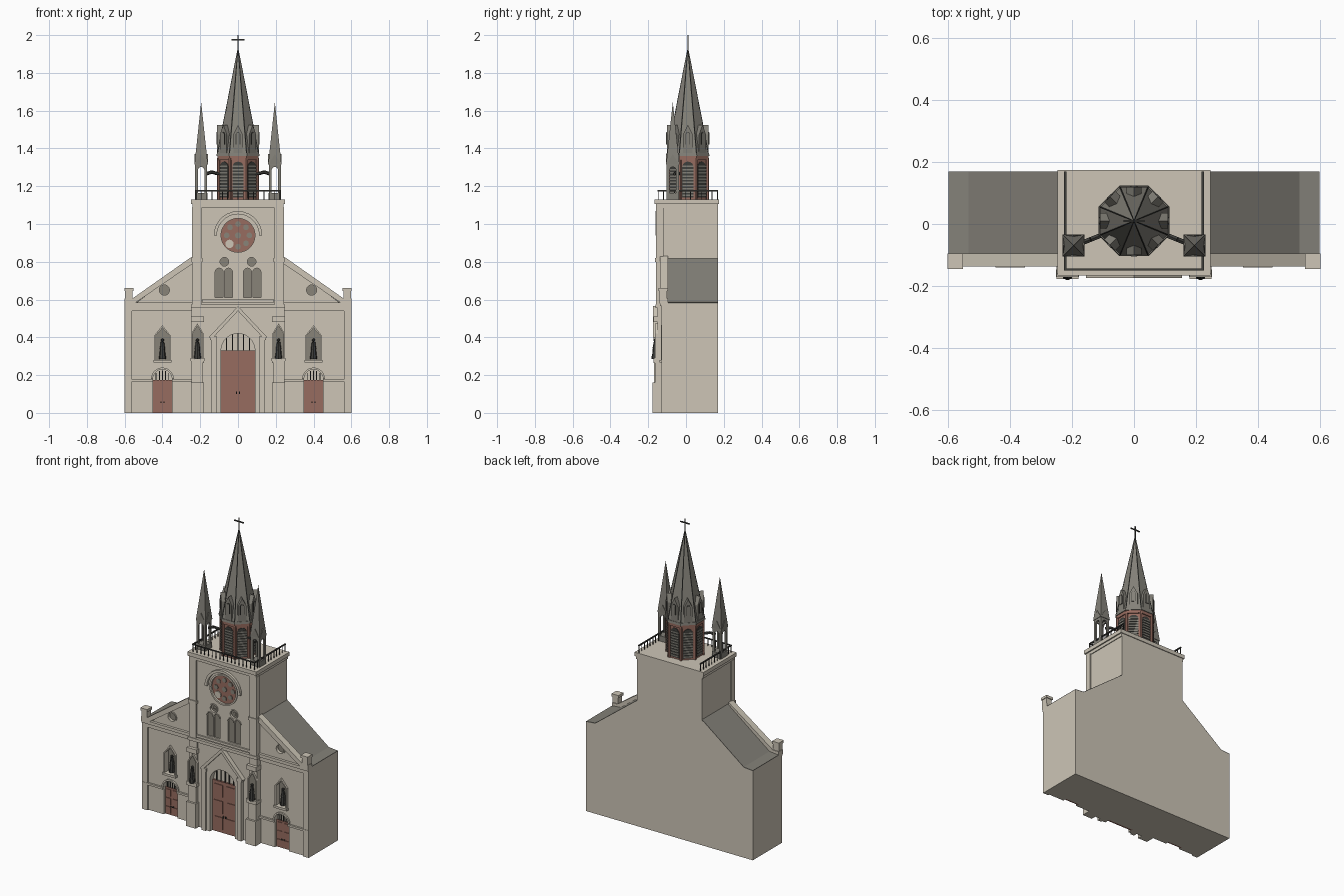
import bpy, bmesh, math
from mathutils import Matrix, Vector

if "Cube" in bpy.data.objects:
    bpy.data.objects.remove(bpy.data.objects["Cube"])


def material(name, r, g, b):
    m = bpy.data.materials.new(name)
    m.use_nodes = True
    m.diffuse_color = (r, g, b, 1)
    m.node_tree.nodes["Principled BSDF"].inputs["Base Color"].default_value = (r, g, b, 1)
    return m


STONE = material("cream stone", .61, .56, .47)
SLATE = material("grey slate", .23, .22, .19)
GLASS = material("window grey", .25, .23, .19)
RED = material("red brown wood", .31, .15, .115)
DARK = material("dark metal", .05, .05, .045)


class Part:
    """Collects simple solids into one object."""
    def __init__(self, name, mat):
        self.name, self.mat, self.bm, self.m = name, mat, bmesh.new(), Matrix()

    def prism(self, pts, y0, y1):
        a = [self.bm.verts.new(self.m @ Vector((x, y0, z))) for x, z in pts]
        b = [self.bm.verts.new(self.m @ Vector((x, y1, z))) for x, z in pts]
        faces = [self.bm.faces.new(a), self.bm.faces.new(b[::-1])]
        for i in range(len(a)):
            j = (i + 1) % len(a)
            faces.append(self.bm.faces.new((a[i], b[i], b[j], a[j])))
        bmesh.ops.recalc_face_normals(self.bm, faces=faces)

    def box(self, x0, x1, y0, y1, z0, z1):
        self.prism([(x0, z0), (x1, z0), (x1, z1), (x0, z1)], y0, y1)

    def cone(self, x, y, z0, z1, r0, r1, n=8, turn=0):
        mat = self.m @ Matrix.Translation((x, y, (z0 + z1) / 2)) @ Matrix.Rotation(turn, 4, 'Z')
        bmesh.ops.create_cone(self.bm, cap_ends=True, segments=n, radius1=r0, radius2=r1,
                              depth=z1 - z0, matrix=mat)

    def bar(self, p, q, r, n=4):
        p, q = Vector(p), Vector(q)
        rot = (q - p).to_track_quat('Z', 'Y').to_matrix().to_4x4()
        bmesh.ops.create_cone(self.bm, cap_ends=True, segments=n, radius1=r, radius2=r,
                              depth=(q - p).length, matrix=self.m @ Matrix.Translation((p + q) / 2) @ rot)

    def done(self):
        me = bpy.data.meshes.new(self.name)
        self.bm.to_mesh(me)
        me.materials.append(self.mat)
        ob = bpy.data.objects.new(self.name, me)
        bpy.context.collection.objects.link(ob)
        return ob


def arc(cx, cz, r, a0, a1, n=14):
    return [(cx + r * math.cos(math.radians(a0 + (a1 - a0) * i / n)),
             cz + r * math.sin(math.radians(a0 + (a1 - a0) * i / n))) for i in range(n + 1)]


def disc(cx, cz, r, n=20):
    return arc(cx, cz, r, 0, 360, n)[:-1]


def arch(cx, w, z0, zs):
    return [(cx - w, z0), (cx + w, z0)] + arc(cx, zs, w, 0, 180)


def gabled(cx, w, z0, zs, zt):
    return [(cx - w, z0), (cx + w, z0), (cx + w, zs), (cx, zt), (cx - w, zs)]


def ring(cx, cz, r0, r1, a0, a1):
    return arc(cx, cz, r1, a0, a1) + arc(cx, cz, r0, a1, a0)


def flip(pts, s):
    return [(x * s, z) for x, z in pts]


def carve(ob, cutter):
    mod = ob.modifiers.new("openings", 'BOOLEAN')
    mod.operation, mod.solver, mod.object = 'DIFFERENCE', 'EXACT', cutter
    bpy.context.view_layer.update()
    me = bpy.data.meshes.new_from_object(ob.evaluated_get(bpy.context.evaluated_depsgraph_get()))
    ob.modifiers.clear()
    ob.data = me
    bpy.data.objects.remove(cutter)


SIDES = (-1, 1)

# Nave body and tower shaft, with carved openings
body = Part("nave_body", STONE)
half = [(.6, 0), (.6, .58), (.535, .585), (.24, .81)]
body.prism(half + flip(half, -1)[::-1], -.12, .17)
shaft = Part("tower_shaft", STONE)
shaft.box(-.235, .235, -.145, .17, 0, 1.12)
cut_body, cut_tower = Part("body_cutter", STONE), Part("tower_cutter", STONE)
panes, doors = Part("window_panes", GLASS), Part("doors", RED)
for s in SIDES:
    cut_body.prism(arch(s * .4, .05, -.01, .18), -.2, -.095)
    cut_body.prism(gabled(s * .4, .035, .28, .41, .45), -.2, -.09)
    cut_body.prism(disc(s * .39, .65, .027), -.2, -.1)
    panes.prism(gabled(s * .4, .035, .28, .41, .45), -.095, -.088)
    panes.prism(disc(s * .39, .65, .027), -.106, -.098)
    doors.box(s * .4 - .05, s * .4 + .05, -.105, -.095, 0, .175)
    for x in (.05, .1):
        cut_tower.prism(arch(s * x, .021, .61, .745), -.2, -.13)
        panes.prism(arch(s * x, .021, .61, .745), -.136, -.129)
    cut_tower.prism(disc(s * .072, .8, .023), -.2, -.13)
    panes.prism(disc(s * .072, .8, .023), -.136, -.129)
cut_tower.prism(arch(0, .09, -.01, .33), -.2, -.123)
cut_tower.prism(disc(0, .94, .09, 28), -.2, -.13)
doors.box(-.09, .09, -.135, -.122, 0, .33)
carve(body.done(), cut_body.done())
carve(shaft.done(), cut_tower.done())
panes.done()

# Door panels, grilles above the doors, handles
grille = Part("door_grilles", DARK)
for x, w, y, z in ((0, .09, -.135, .33), (-.4, .05, -.105, .175), (.4, .05, -.105, .175)):
    for s in SIDES:
        for k in range(3):
            doors.box(x + s * w * .5 - w * .34, x + s * w * .5 + w * .34, y - .004, y,
                      z * (.06 + .32 * k), z * (.3 + .32 * k))
        grille.box(x + s * .008 - .003, x + s * .008 + .003, y - .008, y, z * .3, z * .34)
    for k in range(-2, 3):
        dx = k * w / 3
        grille.box(x + dx - .0025, x + dx + .0025, y, y + .006, z, z + math.sqrt(w * w - dx * dx))
doors.done()
grille.done()

# Rose window
rose = Part("rose_window", RED)
rose.prism(disc(0, .94, .09, 28), -.138, -.129)
rose.done()
petals = Part("rose_petals", GLASS)
petals.prism(disc(0, .94, .016), -.142, -.136)
for k in range(8):
    a = k * math.pi / 4
    if k != 5:
        petals.prism(disc(.06 * math.sin(a), .94 + .06 * math.cos(a), .015, 12), -.142, -.136)
for s in SIDES:
    for k in range(4):
        a = k * math.pi / 2
        rosette = disc(s * .072 + .01 * math.cos(a), .8 + .01 * math.sin(a), .006, 8)
        petals.prism(rosette, -.139, -.134)
petals.done()

# Mouldings on the front
trim = Part("stone_trim", STONE)
trim.prism(disc(-.045, .895, .022), -.144, -.136)
trim.prism(ring(0, .94, .112, .128, 0, 180), -.162, -.14)
trim.prism(ring(0, .94, .09, .1, 0, 180), -.152, -.14)
trim.prism(ring(0, .94, .09, .1, 180, 360), -.152, -.14)
trim.box(-.25, .25, -.162, -.12, .555, .575)
trim.box(-.19, .19, -.155, -.14, .585, .6)
trim.box(-.24, .24, -.16, .17, 1.085, 1.105)
trim.box(-.248, .248, -.167, .175, 1.105, 1.13)
for s in SIDES:
    def sbox(x0, x1, y0, y1, z0, z1):
        trim.box(min(s * x0, s * x1), max(s * x0, s * x1), y0, y1, z0, z1)
    sbox(.2, .6, -.137, -.11, .565, .585)
    sbox(.2, .6, -.13, -.11, .54, .565)
    sbox(.56, .6, -.13, -.11, 0, .56)
    sbox(.24, .35, -.132, -.11, .165, .178)
    sbox(.45, .6, -.132, -.11, .165, .178)
    # Stepped buttresses and upper pilasters
    sbox(.18, .25, -.178, -.12, 0, .16)
    sbox(.187, .245, -.165, -.12, .16, .28)
    sbox(.18, .25, -.172, -.12, .265, .285)
    sbox(.187, .245, -.152, -.12, .28, .56)
    sbox(.18, .25, -.172, -.12, .48, .51)
    sbox(.192, .243, -.158, -.12, .575, 1.09)
    sbox(.187, .247, -.163, -.12, .8, .82)
    # Gable coping and corner posts
    trim.prism(flip([(.24, .83), (.56, .605), (.6, .605), (.6, .575), (.555, .575), (.24, .79)], s), -.138, -.095)
    sbox(.558, .598, -.14, -.1, .58, .645)
    sbox(.553, .602, -.145, -.095, .645, .662)
    # Frames round niches and windows
    for x, y, w, z0, zs, zt in ((.4, -.12, .035, .28, .41, .45), (.215, -.152, .025, .29, .42, .46)):
        outer, inner = gabled(s * x, w + .008, z0, zs, zt + .014), gabled(s * x, w, z0, zs, zt)
        trim.prism(outer[1:] + outer[:1] + inner[:1] + inner[:0:-1], y - .012, y + .005)
        trim.box(s * x - w - .012, s * x + w + .012, y - .02, y + .005, z0 - .014, z0)
    trim.prism(ring(s * .4, .18, .05, .06, 0, 180), -.13, -.115)
    trim.prism(ring(s * .39, .65, .027, .034, 0, 180), -.126, -.115)
    trim.prism(ring(s * .39, .65, .027, .034, 180, 360), -.126, -.115)
    for x in (.05, .1):
        trim.prism(ring(s * x, .745, .021, .026, 0, 180), -.151, -.14)
    trim.prism(ring(s * .072, .8, .023, .03, 0, 180), -.151, -.14)
    trim.prism(ring(s * .072, .8, .023, .03, 180, 360), -.151, -.14)
    # Portal columns and raking bands
    sbox(.115, .142, -.17, -.12, 0, .4)
    sbox(.11, .147, -.173, -.12, .385, .405)
    trim.prism(flip([(.155, .4), (0, .565), (0, .54), (.13, .4)], s), -.174, -.14)
trim.done()

# Portal surround with arched opening
portal = Part("portal_surround", STONE)
portal.prism([(-.09, 0), (-.14, 0), (-.14, .4), (0, .555), (.14, .4), (.14, 0), (.09, 0)]
             + arc(0, .33, .09, 0, 180), -.16, -.14)
portal.done()

# Statues with niche backs on the buttresses
backs, statues = Part("niche_backs", GLASS), Part("statues", DARK)
for s in SIDES:
    backs.prism(gabled(s * .215, .025, .29, .42, .46), -.156, -.15)
    for x, y in ((.4, -.108), (.215, -.163)):
        statues.cone(s * x, y, .285, .3, .019, .019)
        statues.cone(s * x, y, .3, .375, .017, .009)
        statues.cone(s * x, y, .34, .37, .015, .008)
        bmesh.ops.create_icosphere(statues.bm, subdivisions=1, radius=.01,
                                   matrix=Matrix.Translation((s * x, y, .385)))
backs.done()
statues.done()

# Side roofs
roof = Part("side_roofs", SLATE)
for s in SIDES:
    roof.prism(flip([(.235, .812), (.535, .585), (.6, .58), (.6, .584), (.535, .59), (.235, .818)], s), -.095, .17)
roof.done()

# Tower railing on the front and both sides
rail = Part("railing", DARK)
rail.box(-.225, .225, -.15, -.144, 1.173, 1.18)
for k in range(17):
    rail.box(-.222 + k * .0275, -.218 + k * .0275, -.149, -.145, 1.13, 1.175)
for s in SIDES:
    rail.box(s * .222 - .004, s * .222 + .004, -.15, .17, 1.173, 1.18)
    for k in range(12):
        y = -.147 + k * .0285
        rail.box(s * .222 - .002, s * .222 + .002, y - .002, y + .002, 1.13, 1.175)
rail.done()

# Corner pinnacles with open arches, and arms to the belfry
pinn, arms = Part("pinnacles", SLATE), Part("flying_arms", DARK)
for s in SIDES:
    pinn.m = Matrix()
    pinn.cone(s * .195, -.07, 1.315, 1.645, .05, 0, 4, math.pi / 4)
    pinn.box(s * .195 - .033, s * .195 + .033, -.103, -.037, 1.12, 1.165)
    for k in range(4):
        pinn.m = Matrix.Translation((s * .195, -.07, 0)) @ Matrix.Rotation(k * math.pi / 2, 4, 'Z')
        pinn.prism([(-.017, 1.16), (-.032, 1.16), (-.032, 1.32), (.032, 1.32), (.032, 1.16), (.017, 1.16)]
                   + arc(0, 1.285, .017, 0, 180, 8), -.032, -.022)
        pinn.prism([(-.034, 1.315), (.034, 1.315), (0, 1.37)], -.035, -.02)
    path = [(s * .17, -.062, 1.265), (s * .14, -.05, 1.275), (s * .09, -.03, 1.262)]
    for p, q in zip(path, path[1:]):
        arms.bar(p, q, .009, 6)
pinn.done()
arms.done()

# Octagonal belfry with louvres, spire with dormers and ridges
R = 1 / math.cos(math.pi / 8)
CY = .01
belfry, spire = Part("belfry", RED), Part("spire", SLATE)
louvre, slats, ridges = Part("louvre_backs", DARK), Part("louvre_slats", SLATE), Part("spire_ridges", DARK)
belfry.cone(0, CY, 1.125, 1.36, .102 * R, .102 * R, 8, math.pi / 8)
belfry.cone(0, CY, 1.34, 1.362, .109 * R, .109 * R, 8, math.pi / 8)
spire.cone(0, CY, 1.36, 1.375, .114 * R, .112 * R, 8, math.pi / 8)
spire.cone(0, CY, 1.375, 1.925, .108 * R, .002, 8, math.pi / 8)
for k in range(8):
    m = Matrix.Translation((0, CY, 0)) @ Matrix.Rotation(k * math.pi / 4, 4, 'Z')
    for p in (belfry, spire, louvre, slats, ridges):
        p.m = m
    louvre.prism(arch(0, .03, 1.14, 1.3), -.105, -.1)
    for j in range(10):
        slats.box(-.029, .029, -.109, -.102, 1.148 + j * .017, 1.156 + j * .017)
    corner = .102 * math.tan(math.pi / 8)
    belfry.bar((corner, -.102, 1.13), (corner, -.102, 1.35), .009, 6)
    spire.prism(gabled(0, .025, 1.37, 1.475, 1.525), -.11, -.06)
    louvre.prism(arch(0, .012, 1.42, 1.475), -.113, -.108)
    spire.prism(arch(0, .009, 1.42, 1.475), -.115, -.11)
    ridges.bar((.108 * math.tan(math.pi / 8), -.108, 1.375), (0, 0, 1.925), .003)
for p in (belfry, spire, louvre, slats, ridges):
    p.done()

# Cross on the spire
cross = Part("spire_cross", DARK)
cross.box(-.003, .003, CY - .003, CY + .003, 1.91, 2)
cross.box(-.034, .034, CY - .003, CY + .003, 1.972, 1.979)
cross.done()
